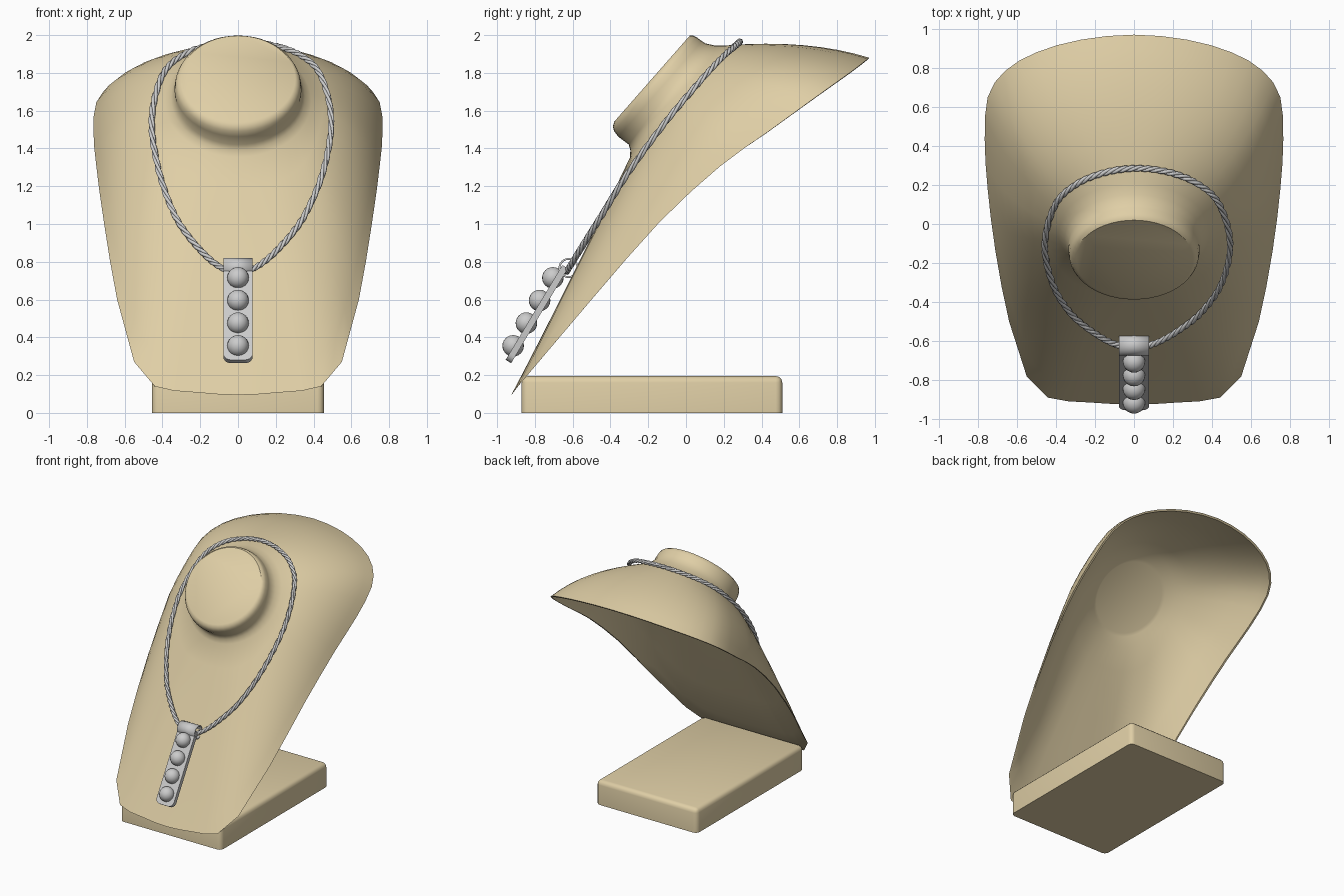
import bpy, bmesh, math
from mathutils import Vector, Matrix

if "Cube" in bpy.data.objects:
    bpy.data.objects.remove(bpy.data.objects["Cube"])

U = Vector((0, 0.66, 0.7513))     # along the tilted bust
W = Vector((0, -0.7513, 0.66))    # out of the bust, along the neck
SEG = 48
HALF = SEG // 2

tan = bpy.data.materials.new("tan_linen")
tan.diffuse_color = (0.74, 0.62, 0.38, 1)
tan.use_nodes = True
tan.node_tree.nodes["Principled BSDF"].inputs["Base Color"].default_value = tan.diffuse_color


def finish(name, bm, mat=None, angle=35):
    me = bpy.data.meshes.new(name)
    bm.to_mesh(me)
    bm.free()
    ob = bpy.data.objects.new(name, me)
    bpy.context.collection.objects.link(ob)
    if mat:
        me.materials.append(mat)
    bpy.ops.object.select_all(action='DESELECT')
    ob.select_set(True)
    bpy.context.view_layer.objects.active = ob
    bpy.ops.object.shade_smooth_by_angle(angle=math.radians(angle))
    return ob


def knots(vals, t):
    """Piecewise linear lookup, t in 0..1."""
    s = t * (len(vals) - 1)
    k = min(int(s), len(vals) - 2)
    return vals[k] + (vals[k + 1] - vals[k]) * (s - k)


def catmull(pts, s):
    """Smooth closed curve through pts, s in point units."""
    n, k, f = len(pts), math.floor(s), s - math.floor(s)
    p0, p1, p2, p3 = (pts[(k + d) % n] for d in (-1, 0, 1, 2))
    return 0.5 * (2 * p1 + (p2 - p0) * f + (2 * p0 - 5 * p1 + 4 * p2 - p3) * f ** 2
                  + (3 * p1 - p0 - 3 * p2 + p3) * f ** 3)


def mirrored(half):
    return [Vector(p) for p in half + [(-x, y, z) for x, y, z in half[-2:0:-1]]]


# Display base
bm = bmesh.new()
bmesh.ops.create_cube(bm, size=1, matrix=Matrix.Translation((0, -0.18, 0.0975))
                      @ Matrix.Diagonal((0.91, 1.38, 0.195, 1)))
edges = [e for e in bm.edges if max(v.co.z for v in e.verts) > 0.1]
bmesh.ops.bevel(bm, geom=edges, offset=0.035, segments=3, profile=0.5, affect='EDGES')
finish("display_base", bm, tan)

# Bust shell: rim from bottom centre to top centre, lofted to the neck
rim = mirrored([(0, -.925, .095), (.22, -.915, .108), (.44, -.89, .14), (.55, -.78, .27),
                (.64, -.5, .6), (.71, -.14, 1.01), (.75, .18, 1.305), (.765, .43, 1.485),
                (.75, .65, 1.645), (.66, .785, 1.742), (.5, .88, 1.81), (.27, .945, 1.86),
                (0, .97, 1.88)])
NECK_U = 1.21


def neck_point(th, r, w):
    return Vector((r * math.sin(th), NECK_U - r * math.cos(th), w))


def spoke(k):
    """Points in (x, u, w): inner disc, out to the rim, back up to the neck cap."""
    i = min(k, SEG - k)
    th = math.pi * i / HALF
    c = math.cos(th)
    s12 = 12 * i / HALF
    if 2 <= s12 <= 4:                       # cut lower corners stay straight
        p = rim[int(s12)].lerp(rim[int(s12) + 1], s12 % 1)
    else:
        p = catmull(rim, s12)
    a = Vector((p.x, p.dot(U), p.dot(W)))
    b = neck_point(th, .388, 1.122 - .006 * c)
    f = knots((.5, .45, .25, .28, .3), i / HALF)
    g = knots((.46, .46, .67, .57, .5), i / HALF)
    ctrl = a.lerp(b, f)
    ctrl.z = a.z + (b.z - a.z) * g
    outer = [a * (1 - t) ** 2 + ctrl * 2 * t * (1 - t) + b * t * t
             for t in (n / 8 for n in range(9))]
    inner = []
    for n, q in enumerate(outer):
        d = Vector((q.x, q.y - NECK_U, 0)).normalized() * .016
        inner.append(q - d - Vector((0, 0, .02 * min(1, n / 2))))
    pts = [neck_point(th, .275, 1.14), neck_point(th, .30, 1.132)] + inner[::-1] + outer
    for r, w in ((.355 + .004 * c, 1.155 - .015 * c), (.335 + .008 * c, 1.19 - .025 * c),
                 (.336 + .012 * c, 1.235), (.331 + .01 * c, 1.27),
                 (.321 + .006 * c, 1.291), (.303, 1.303)):
        pts.append(neck_point(th, r, w))
    if k > HALF:
        for q in pts:
            q.x = -q.x
    return pts


bm = bmesh.new()
cols = [[bm.verts.new(Vector((q.x, 0, 0)) + U * q.y + W * q.z) for q in spoke(k)]
        for k in range(SEG)]
for k in range(SEG):
    a, b = cols[k], cols[(k + 1) % SEG]
    for s in range(len(a) - 1):
        bm.faces.new((a[s], b[s], b[s + 1], a[s + 1]))
bm.faces.new([c[-1] for c in cols])
bm.faces.new([c[0] for c in reversed(cols)])
finish("bust_shell", bm, tan, 38)

# Twisted cord, hanging slightly off-centre
loop = mirrored([(0, -.632, .748), (.1, -.615, .775), (.22, -.55, .88), (.34, -.45, 1.04),
                 (.435, -.3, 1.28), (.475, -.1, 1.55), (.42, .1, 1.785), (.31, .205, 1.895),
                 (.16, .265, 1.947), (0, .285, 1.965)])
for p in loop:
    p.x += .018 * min(1, (p.z - .748) / .6)

TURNS, N = 24, 480
cu = bpy.data.curves.new("cord", 'CURVE')
cu.dimensions = '3D'
cu.bevel_depth = 0.0095
cu.bevel_resolution = 1
for strand in range(3):
    sp = cu.splines.new('POLY')
    sp.points.add(N - 1)
    sp.use_cyclic_u = True
    for j in range(N):
        s = j / N * len(loop)
        tang = (catmull(loop, s + .02) - catmull(loop, s - .02)).normalized()
        side = tang.cross(W).normalized()
        up = side.cross(tang)
        a = 2 * math.pi * (TURNS * j / N + strand / 3)
        p = catmull(loop, s) + (side * math.cos(a) + up * math.sin(a)) * 0.008
        sp.points[j].co = (*p, 1)
bpy.context.collection.objects.link(bpy.data.objects.new("cord", cu))

# Pendant plate with rounded lower corners
bm = bmesh.new()
bmesh.ops.create_cube(bm, size=1, matrix=Matrix.Diagonal((.156, .034, .585, 1)))
low = [e for e in bm.edges if all(v.co.z < 0 for v in e.verts)
       and abs(e.verts[0].co.y - e.verts[1].co.y) > .01]
bmesh.ops.bevel(bm, geom=low, offset=0.04, segments=5, profile=0.5, affect='EDGES')
bm.transform(Matrix.Translation((0, -.79, .523)) @ Matrix.Rotation(-.54, 4, 'X'))
finish("pendant_plate", bm)

# Bail: short open tube the cord runs through
bm = bmesh.new()
bmesh.ops.create_cone(bm, cap_ends=False, segments=24, radius1=.053, radius2=.053, depth=.156,
                      matrix=Matrix.Translation((0, -.622, .767))
                      @ Matrix.Rotation(math.pi / 2, 4, 'Y'))
bail = finish("pendant_bail", bm)
mod = bail.modifiers.new("thickness", 'SOLIDIFY')
mod.thickness = 0.01

# Four beads down the plate
for n in range(4):
    bm = bmesh.new()
    bmesh.ops.create_uvsphere(bm, u_segments=20, v_segments=12, radius=.057,
                              matrix=Matrix.Translation((0, -.705 - .07 * n, .715 - .12 * n)))
    finish("pendant_bead_%d" % (n + 1), bm)
